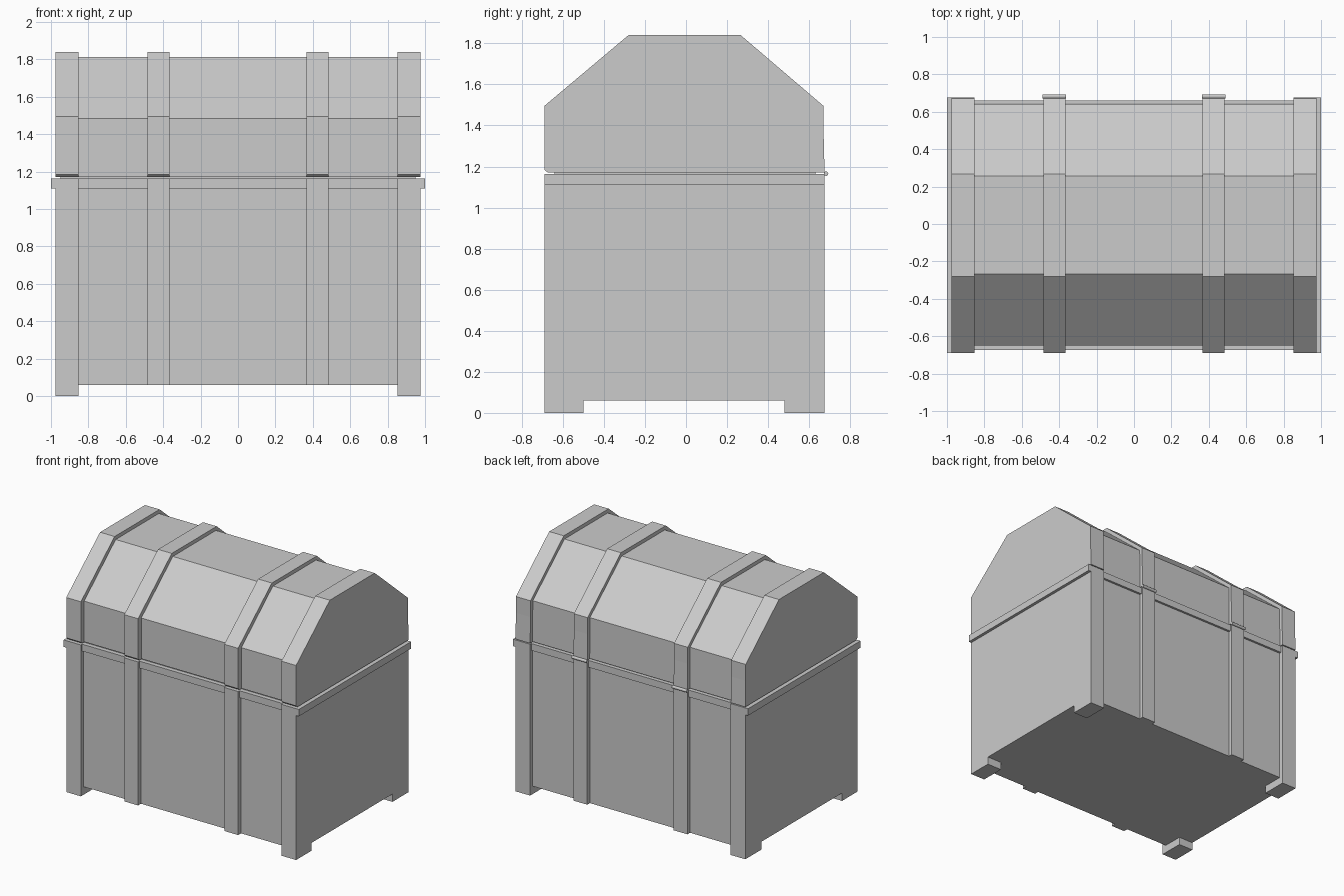
import bpy, bmesh
from mathutils import Matrix

if "Cube" in bpy.data.objects:
    bpy.data.objects.remove(bpy.data.objects["Cube"])


def prism(name, profile, x0, x1):
    """Closed solid: a (y, z) profile swept from x0 to x1."""
    bm = bmesh.new()
    face = bm.faces.new([bm.verts.new((x0, y, z)) for y, z in profile])
    out = bmesh.ops.extrude_face_region(bm, geom=[face])
    moved = [v for v in out["geom"] if isinstance(v, bmesh.types.BMVert)]
    bmesh.ops.translate(bm, verts=moved, vec=(x1 - x0, 0, 0))
    bmesh.ops.recalc_face_normals(bm, faces=bm.faces)
    mesh = bpy.data.meshes.new(name)
    bm.to_mesh(mesh)
    bm.free()
    ob = bpy.data.objects.new(name, mesh)
    bpy.context.collection.objects.link(ob)
    return ob


def rect(y0, y1, z0, z1):
    return [(y0, z0), (y1, z0), (y1, z1), (y0, z1)]


LID_PANEL = [(-0.65, 1.172), (-0.65, 1.485), (-0.267, 1.812),
             (0.257, 1.812), (0.642, 1.485), (0.645, 1.172)]
LID_STRAP = [(-0.673, 1.17), (-0.69, 1.185), (-0.69, 1.495), (-0.28, 1.84),
             (0.266, 1.84), (0.67, 1.495), (0.67, 1.37), (0.675, 1.17)]
FRONT, BACK, SIDE = -0.69, 0.675, 0.977

# Recessed panels of the box and lid
prism("box_panels", rect(-0.655, 0.643, 0.06, 1.163), -0.86, 0.86)
prism("lid_panels", LID_PANEL, -0.86, 0.86)

# Rim along front and back
prism("box_rim", rect(-0.674, 0.66, 1.11, 1.163), -0.86, 0.86)

for side, s in (("left", -1), ("right", 1)):
    # End walls, flush with the outer straps
    prism(side + "_box_end", rect(FRONT, BACK, 0.06, 1.163), s * 0.853, s * SIDE)
    prism(side + "_lid_end", LID_STRAP, s * 0.853, s * SIDE)
    # Protruding end rim
    prism(side + "_end_rim", rect(FRONT, BACK, 1.11, 1.163), s * SIDE, s * 1.0)
    # Inner straps
    prism(side + "_box_strap", rect(FRONT, BACK, 0.06, 1.163), s * 0.367, s * 0.484)
    prism(side + "_lid_strap", LID_STRAP, s * 0.367, s * 0.484)
    # Feet
    prism(side + "_front_foot", rect(FRONT, -0.50, 0, 0.06), s * 0.853, s * SIDE)
    prism(side + "_back_foot", rect(0.48, BACK, 0, 0.06), s * 0.853, s * SIDE)
    # Hinge pins
    bpy.ops.mesh.primitive_cylinder_add(
        vertices=12, radius=0.011, depth=0.126,
        location=(s * 0.426, 0.682, 1.165), rotation=(0, 1.5707963, 0))
    bpy.context.object.name = side + "_hinge"

# Gap filler between box and lid, set slightly inside
prism("lid_seat", rect(-0.64, 0.63, 1.15, 1.18), -0.95, 0.95)
